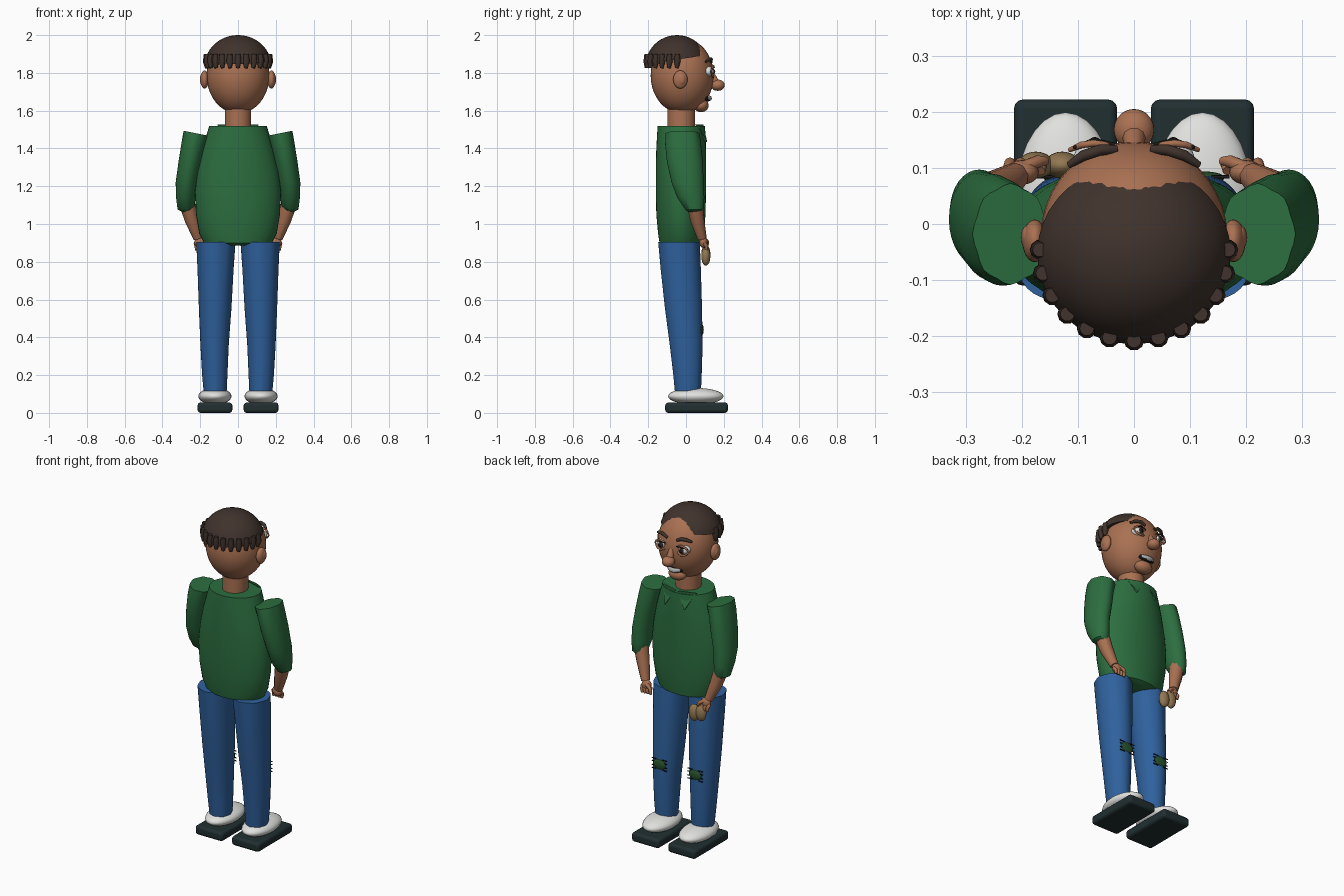
import bpy, bmesh, math
from mathutils import Vector

if "Cube" in bpy.data.objects:
    bpy.data.objects.remove(bpy.data.objects["Cube"])

def mat(name, r, g, b):
    m = bpy.data.materials.new(name)
    m.diffuse_color = (r, g, b, 1)
    m.use_nodes = True
    m.node_tree.nodes["Principled BSDF"].inputs["Base Color"].default_value = m.diffuse_color
    return m

SKIN = mat("brown skin", .40, .165, .085)
HAIR = mat("dark brown hair", .05, .032, .025)
GREEN = mat("green cloth", .025, .155, .05)
BLUE = mat("blue denim", .028, .12, .34)
WHITE = mat("white", .75, .75, .73)
SOLE = mat("dark teal rubber", .015, .028, .03)
TAN = mat("tan", .29, .19, .085)
BLACK = mat("black", .01, .009, .009)
GREY = mat("grey teeth", .42, .43, .42)
PATCH = mat("dark green patch", .02, .085, .025)

def finish(o, name, m, angle=40):
    o.name = name
    o.data.materials.append(m)
    bpy.ops.object.select_all(action='DESELECT')
    o.select_set(True)
    bpy.context.view_layer.objects.active = o
    bpy.ops.object.shade_smooth_by_angle(angle=math.radians(angle))
    return o

def from_bm(bm, name, m, angle=40):
    bmesh.ops.recalc_face_normals(bm, faces=bm.faces)
    me = bpy.data.meshes.new(name)
    bm.to_mesh(me)
    bm.free()
    o = bpy.data.objects.new(name, me)
    bpy.context.collection.objects.link(o)
    return finish(o, name, m, angle)

def ball(name, loc, size, m, rot=(0, 0, 0), seg=28):
    bpy.ops.mesh.primitive_uv_sphere_add(segments=seg, ring_count=seg // 2, location=loc, rotation=rot)
    o = bpy.context.object
    o.scale = size
    return finish(o, name, m)

def loft(name, rings, m, n=32, fold=0.0):
    """Stack of ovals: (cx, cy, cz, rx, ry, slope in x)."""
    bm = bmesh.new()
    loops = []
    for k, (cx, cy, cz, rx, ry, sl) in enumerate(rings):
        f = fold if k in (0, len(rings) - 1) else 0
        loops.append([])
        for i in range(n):
            a = 2 * math.pi * i / n
            r = 1 + f * math.cos(8 * a)
            x, y = rx * r * math.cos(a), ry * r * math.sin(a)
            loops[-1].append(bm.verts.new((cx + x, cy + y, cz + sl * x)))
    for a, b in zip(loops, loops[1:]):
        for i in range(n):
            bm.faces.new((a[i], a[(i + 1) % n], b[(i + 1) % n], b[i]))
    bm.faces.new(loops[0])
    bm.faces.new(loops[-1])
    return from_bm(bm, name, m, 45)

def tube(name, pts, radii, m):
    """Round tube along points, with a radius for each point."""
    cu = bpy.data.curves.new(name, 'CURVE')
    cu.dimensions = '3D'
    cu.bevel_depth = 1
    cu.bevel_resolution = 3
    cu.use_fill_caps = True
    sp = cu.splines.new('POLY')
    sp.points.add(len(pts) - 1)
    for p, c, r in zip(sp.points, pts, radii):
        p.co = (*c, 1)
        p.radius = r
    o = bpy.data.objects.new(name, cu)
    bpy.context.collection.objects.link(o)
    bpy.ops.object.select_all(action='DESELECT')
    o.select_set(True)
    bpy.context.view_layer.objects.active = o
    bpy.ops.object.convert(target='MESH')
    return finish(bpy.context.object, name, m, 50)

# Torso and neck
loft("shirt", [(0, -.025, .885, .07, .09, 0), (0, -.025, .90, .18, .115, 0), (0, -.026, .95, .205, .122, 0),
               (0, -.027, 1.05, .222, .13, 0), (0, -.027, 1.17, .228, .133, 0), (0, -.027, 1.28, .215, .133, 0),
               (0, -.026, 1.38, .193, .132, 0), (0, -.025, 1.46, .17, .129, 0), (0, -.025, 1.52, .152, .125, 0)],
     GREEN, 40)
loft("neck", [(0, -.025, 1.49, .07, .073, 0), (0, -.025, 1.64, .07, .073, 0)], SKIN)

# Head
ball("head", (0, -.02, 1.785), (.166, .167, .2), SKIN, seg=40)
ball("chin", (0, .08, 1.628), (.055, .04, .036), SKIN)
ball("nose_tip", (0, .168, 1.735), (.036, .037, .03), SKIN)
tube("nose_bridge", [(0, .12, 1.82), (0, .14, 1.785), (0, .158, 1.745)], [.013, .017, .022], SKIN)

# Hair cap, cut by a plane that rises towards the face
bm = bmesh.new()
bmesh.ops.create_uvsphere(bm, u_segments=40, v_segments=24, radius=1)
for v in bm.verts:
    v.co = Vector((v.co.x * .177, v.co.y * .167 - .048, v.co.z * .165 + 1.835))
geom = bm.verts[:] + bm.edges[:] + bm.faces[:]
bmesh.ops.bisect_plane(bm, geom=geom, plane_co=(0, -.2, 1.85), plane_no=(0, -.14, 1), clear_inner=True)
bmesh.ops.holes_fill(bm, edges=[e for e in bm.edges if e.is_boundary], sides=0)
from_bm(bm, "hair", HAIR)
for i in range(13):
    a = math.radians(180 + 15 * i)
    x, y = .168 * math.cos(a), -.046 + .162 * math.sin(a)
    tube("hair_lock", [(x, y, 1.9), (x, y, 1.86), (x * .985, y - .002, 1.825)], [.013, .018, .009], HAIR)

# Mouth: dark lips with grey teeth in front
def smile(y, w, dz):
    return [(w * t, y - .035 * t * t, 1.665 + .014 * t * t + dz) for t in (-1, -.6, -.2, .2, .6, 1)]
tube("lips", smile(.118, .065, 0), [.006, .013, .017, .017, .013, .006], BLACK)
tube("teeth", smile(.125, .055, 0), [.006, .012, .014, .014, .012, .006], GREY)

for s in (-1, 1):
    # Face details
    ball("ear", (s * .177, -.03, 1.765), (.022, .038, .048), SKIN)
    ball("inner_ear", (s * .189, -.024, 1.765), (.013, .022, .03), SKIN)
    ball("eye", (s * .072, .115, 1.808), (.036, .033, .027), WHITE)
    ball("iris", (s * .07, .142, 1.808), (.016, .01, .017), HAIR, seg=16)
    ball("pupil", (s * .07, .149, 1.808), (.009, .006, .01), BLACK, seg=16)
    for up in (1, -1):
        tube("eyelid", [(s * (.072 + .043 * t), .144 - .012 * t * t, 1.808 + up * .029 * (1 - t * t))
                        for t in (-1, -.5, 0, .5, 1)], [.004, .006, .006, .006, .004], SKIN)
    tube("eyelash", [(s * .035, .142, 1.826), (s * .072, .15, 1.831), (s * .108, .136, 1.824)],
         [.003, .004, .003], BLACK)
    tube("eyebrow", [(s * .032, .133, 1.858), (s * .06, .132, 1.872), (s * .09, .122, 1.871), (s * .116, .105, 1.858)],
         [.008, .01, .01, .006], HAIR)

    # Collar flap
    bm = bmesh.new()
    bmesh.ops.contextual_create
    top = [(s * .008, .092, 1.527), (s * .11, .06, 1.527), (s * .065, .112, 1.435)]
    f = bm.faces.new([bm.verts.new(p) for p in top])
    ext = bmesh.ops.extrude_face_region(bm, geom=[f])
    for v in ext["geom"]:
        if isinstance(v, bmesh.types.BMVert):
            v.co.y -= .012
    from_bm(bm, "collar_flap", GREEN, 20)

    # Sleeve, forearm and hand
    loft("sleeve", [(s * .268, .045, 1.07, .024, .04, -s * .3), (s * .275, .042, 1.085, .045, .052, -s * .2),
                    (s * .276, .025, 1.14, .052, .072, 0), (s * .272, .008, 1.22, .058, .085, 0),
                    (s * .252, -.006, 1.33, .062, .095, s * .1), (s * .235, -.015, 1.42, .064, .095, s * .15),
                    (s * .22, -.018, 1.48, .066, .088, s * .2)], GREEN, 32, .03)
    tube("forearm", [(s * .27, .045, 1.11), (s * .245, .06, 1.02), (s * .212, .085, .925)], [.043, .037, .025], SKIN)
    ball("palm", (s * .2, .092, .905), (.03, .022, .032), SKIN, seg=20)
    for k in range(4):
        x = s * (.225 - .019 * k)
        tube("finger", [(x, .095, .9), (x - s * .004, .109, .882), (x - s * .006, .106, .862)], [.01, .01, .008], SKIN)
    tube("thumb", [(s * .2, .1, .918), (s * .17, .112, .905), (s * .158, .112, .887)], [.011, .011, .008], SKIN)

    # Trouser leg
    loft("trouser_leg", [(s * .121, .01, .115, .06, .068, 0), (s * .123, .008, .2, .067, .075, 0),
                         (s * .124, .001, .36, .075, .087, 0), (s * .121, -.013, .55, .086, .098, 0),
                         (s * .119, -.027, .75, .095, .106, 0), (s * .117, -.037, .905, .102, .108, 0)],
         BLUE, 48, .02)
    # Knee patch with stitches
    ball("knee_patch", (s * .12, .083, .44), (.042, .011, .03), PATCH, seg=20)
    for dz in (-.03, -.012, .012, .03):
        for t in (-1, 1):
            x = s * .12 + t * .034
            tube("stitch", [(x - .016, .084, .44 + dz), (x + .016, .084, .44 + dz)], [.003, .003], BLACK)

    # Shoe and sole
    ball("shoe", (s * .122, .052, .088), (.088, .147, .044), WHITE)
    bpy.ops.mesh.primitive_cube_add(size=1, location=(s * .122, .056, .0275))
    o = bpy.context.object
    o.scale = (.184, .332, .055)
    bpy.ops.object.transform_apply(location=False, rotation=False, scale=True)
    b = o.modifiers.new("round", 'BEVEL')
    b.width = .016
    b.segments = 3
    finish(o, "sole", SOLE)

# Tan pair held in one hand
for dx, dz in ((-.175, .005), (-.128, -.005)):
    ball("held_shell", (dx, .105, .835 + dz), (.032, .024, .05), TAN)
